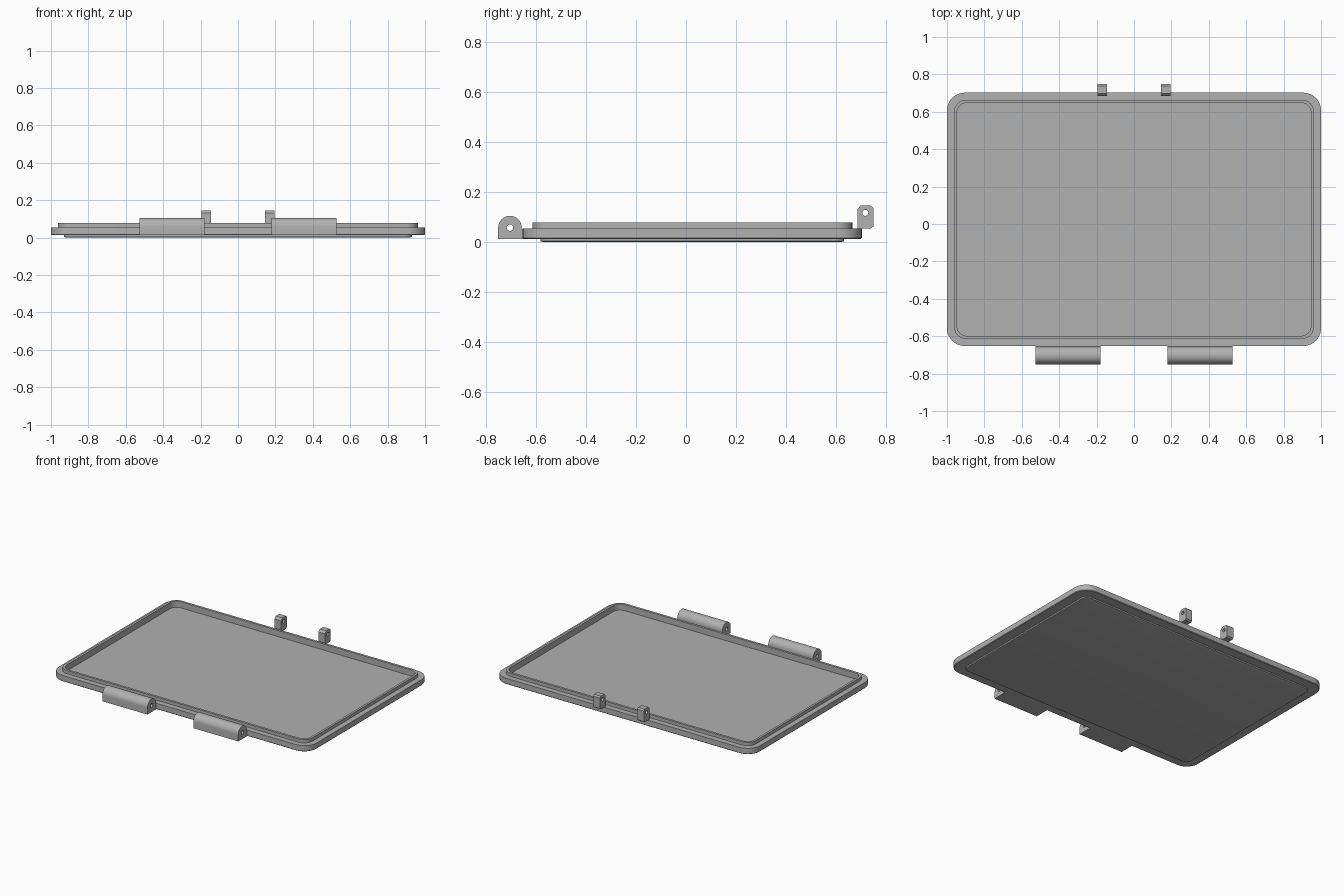
import bpy, bmesh, math

cube = bpy.data.objects.get("Cube")
if cube:
    bpy.data.objects.remove(cube, do_unlink=True)

grey = bpy.data.materials.new("plain grey")
grey.use_nodes = True
colour = (0.44, 0.44, 0.44, 1)
grey.diffuse_color = colour
grey.node_tree.nodes["Principled BSDF"].inputs["Base Color"].default_value = colour


def finish(name, bm):
    bmesh.ops.recalc_face_normals(bm, faces=bm.faces[:])
    mesh = bpy.data.meshes.new(name)
    bm.to_mesh(mesh)
    bm.free()
    mesh.materials.append(grey)
    ob = bpy.data.objects.new(name, mesh)
    bpy.context.collection.objects.link(ob)
    bpy.ops.object.select_all(action='DESELECT')
    ob.select_set(True)
    bpy.context.view_layer.objects.active = ob
    bpy.ops.object.shade_smooth_by_angle(angle=math.radians(30))
    return ob


def arc(cx, cy, r, start, end, n):
    """Points along an arc, angles in degrees."""
    return [(cx + r * math.cos(math.radians(start + (end - start) * i / n)),
             cy + r * math.sin(math.radians(start + (end - start) * i / n)))
            for i in range(n + 1)]


def rounded_rect(hx, hy, r):
    pts = []
    for k, (sx, sy) in enumerate([(1, 1), (-1, 1), (-1, -1), (1, -1)]):
        pts += arc(sx * (hx - r), sy * (hy - r), r, 90 * k, 90 * k + 90, 10)
    return pts


def wall(bm, a, b):
    for i in range(len(a)):
        j = (i + 1) % len(a)
        bm.faces.new((a[i], a[j], b[j], b[i]))


# Lid: stacked rounded outlines, from the raised underside to the sunken floor
LID_Y = 0.025
OUTER_Y = 0.677
steps = [(0.085, 0.0), (0.07, 0.004), (0.07, 0.013), (0.004, 0.013),
         (0.0, 0.017), (0.0, 0.055), (0.038, 0.055), (0.038, 0.078),
         (0.054, 0.078), (0.054, 0.035)]
bm = bmesh.new()
rings = []
for inset, z in steps:
    outline = rounded_rect(1 - inset, OUTER_Y - inset, 0.095 - 0.8 * inset)
    rings.append([bm.verts.new((x, y + LID_Y, z)) for x, y in outline])
for a, b in zip(rings, rings[1:]):
    wall(bm, a, b)
bm.faces.new(rings[0])
bm.faces.new(rings[-1])
finish("lid_panel", bm)


def drilled_prism(name, profile, hole, x0, x1):
    """Extrude a y-z profile with a pin hole along x."""
    bm = bmesh.new()
    loops = []
    for pts in (profile, hole):
        pair = [[bm.verts.new((x, y, z)) for y, z in pts] for x in (x0, x1)]
        wall(bm, *pair)
        loops.append(pair)
    for end in (0, 1):
        edges = []
        for pair in loops:
            ring = pair[end]
            edges += [bm.edges.get((ring[i - 1], ring[i])) for i in range(len(ring))]
        bmesh.ops.triangle_fill(bm, use_beauty=True, edges=edges)
    return finish(name, bm)


# Hinge barrels along the front, latch lugs along the back
hinge = [(-0.75, 0.013), (-0.645, 0.013), (-0.645, 0.05), (-0.656, 0.05)]
hinge += arc(-0.703, 0.058, 0.047, 0, 180, 20)
hinge_hole = arc(-0.703, 0.058, 0.013, 0, 345, 23)

lug = [(0.684, 0.055), (0.738, 0.055), (0.748, 0.063), (0.748, 0.137),
       (0.738, 0.146), (0.698, 0.146), (0.684, 0.131)]
lug_hole = arc(0.716, 0.117, 0.012, 0, 345, 23)

for side, s in (("left", 1), ("right", -1)):
    drilled_prism(side + "_hinge_barrel", hinge, hinge_hole, s * 0.178, s * 0.527)
    drilled_prism(side + "_latch_lug", lug, lug_hole, s * 0.145, s * 0.196)
